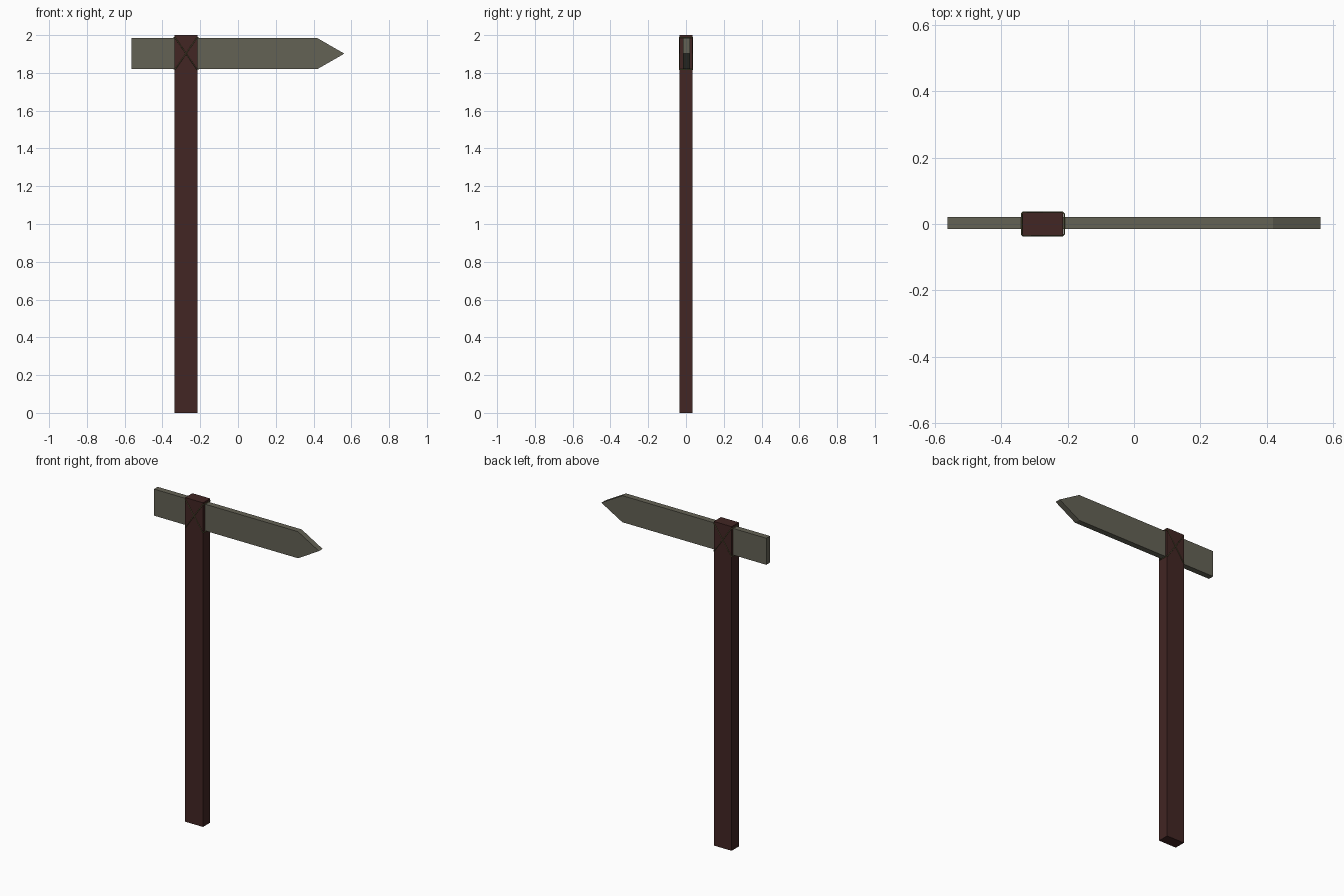
import bpy, bmesh
from mathutils import Vector

if "Cube" in bpy.data.objects:
    bpy.data.objects.remove(bpy.data.objects["Cube"])

POST_X = -0.275


def paint(obj, name, rgb):
    mat = bpy.data.materials.get(name) or bpy.data.materials.new(name)
    mat.diffuse_color = (*rgb, 1)
    mat.use_nodes = True
    mat.node_tree.nodes["Principled BSDF"].inputs["Base Color"].default_value = mat.diffuse_color
    obj.data.materials.append(mat)


def extrude_profile(name, points, y0, y1):
    """Solid from an x-z outline, extruded along y."""
    bm = bmesh.new()
    face = bm.faces.new([bm.verts.new((x, y0, z)) for x, z in points])
    ext = bmesh.ops.extrude_face_region(bm, geom=[face])
    verts = [g for g in ext["geom"] if isinstance(g, bmesh.types.BMVert)]
    bmesh.ops.translate(bm, verts=verts, vec=(0, y1 - y0, 0))
    bmesh.ops.recalc_face_normals(bm, faces=bm.faces)
    mesh = bpy.data.meshes.new(name)
    bm.to_mesh(mesh)
    bm.free()
    obj = bpy.data.objects.new(name, mesh)
    bpy.context.collection.objects.link(obj)
    return obj


def cord(name, side):
    """One closed lashing loop: diagonal on both faces, across the board at the sides."""
    w, d, r = 0.064, 0.0355, 0.005
    lo, hi = 1.817, 1.988
    pts = []
    for sx, sy in ((-1, -1), (1, -1), (1, 1), (-1, 1)):
        z = hi if sx * side > 0 else lo
        # two points per corner give the rounded bend
        a = Vector((POST_X + sx * (w - r), sy * d, z))
        b = Vector((POST_X + sx * w, sy * (d - r), z))
        pts += [a, b] if sx * sy < 0 else [b, a]
    curve = bpy.data.curves.new(name, "CURVE")
    curve.dimensions = "3D"
    curve.bevel_depth = 0.0025
    curve.bevel_resolution = 1
    spline = curve.splines.new("POLY")
    spline.points.add(len(pts) - 1)
    for p, co in zip(spline.points, pts):
        p.co = (*co, 1)
    spline.use_cyclic_u = True
    obj = bpy.data.objects.new(name, curve)
    bpy.context.collection.objects.link(obj)
    return obj


# Upright post
post = extrude_profile("post", [(POST_X - 0.061, 0), (POST_X + 0.061, 0),
                                (POST_X + 0.061, 2), (POST_X - 0.061, 2)], -0.035, 0.035)
paint(post, "dark_wood", (0.054, 0.019, 0.017))

# Arrow-shaped board
board = extrude_profile("arrow_board", [(-0.563, 1.82), (0.42, 1.82), (0.563, 1.902),
                                        (0.42, 1.984), (-0.563, 1.984)], -0.015, 0.021)
paint(board, "weathered_wood", (0.127, 0.122, 0.091))

# Crossed lashing cords
for name, side in (("cord_rising", 1), ("cord_falling", -1)):
    paint(cord(name, side), "cord", (0.10, 0.10, 0.04))
